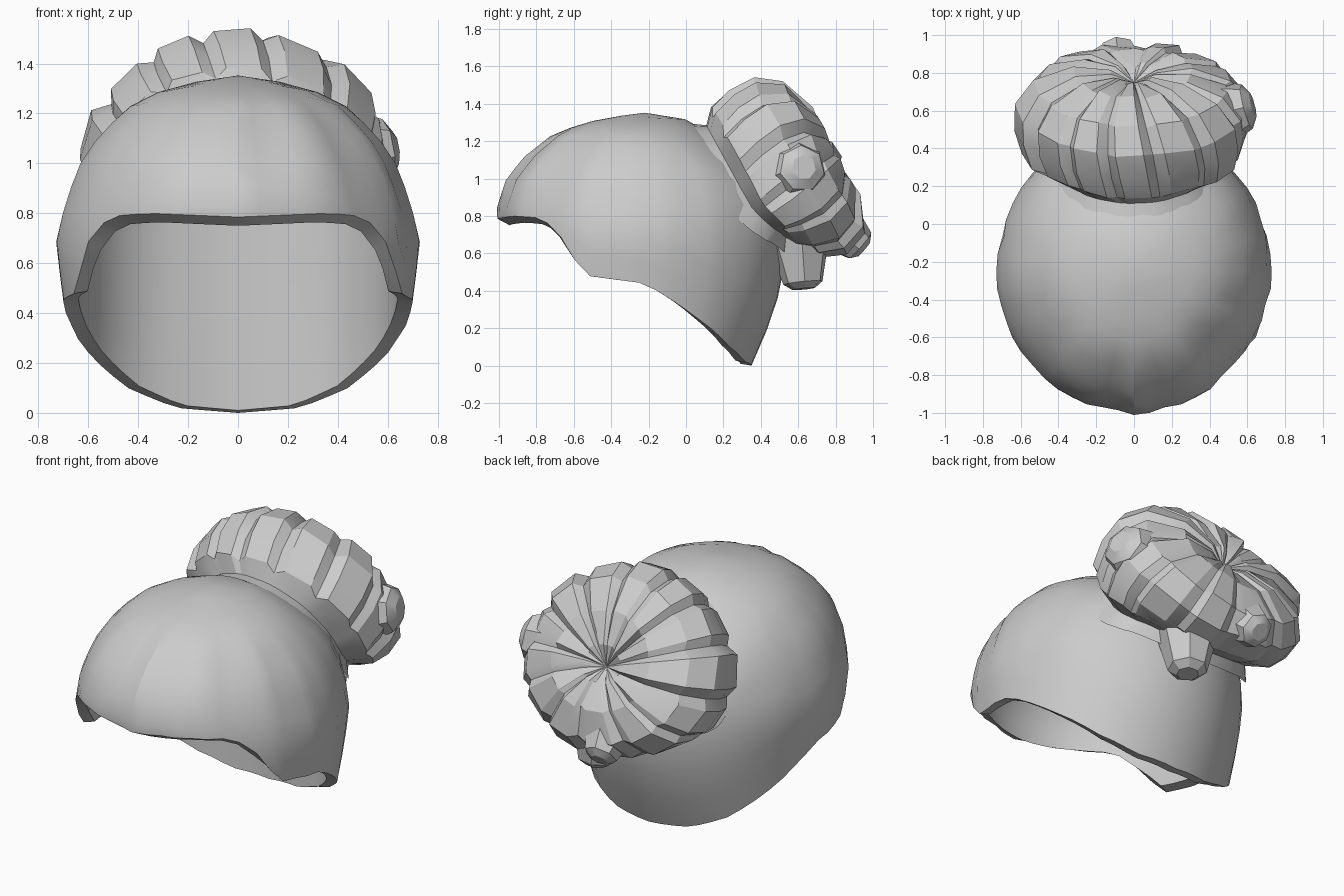
import bpy, bmesh, math, random
from mathutils import Vector, Matrix

if "Cube" in bpy.data.objects:
    bpy.data.objects.remove(bpy.data.objects["Cube"])

random.seed(4)


def lerp_table(table, x):
    """Linear interpolation of rows (key, a, b, ...) with rising keys."""
    for p, q in zip(table, table[1:]):
        if x <= q[0]:
            f = max(0, (x - p[0]) / (q[0] - p[0]))
            return [a + (b - a) * f for a, b in zip(p[1:], q[1:])]
    return list(table[-1][1:])


def add_object(name, bm, angle):
    me = bpy.data.meshes.new(name)
    bm.to_mesh(me)
    bm.free()
    ob = bpy.data.objects.new(name, me)
    bpy.context.collection.objects.link(ob)
    bpy.ops.object.select_all(action='DESELECT')
    bpy.context.view_layer.objects.active = ob
    ob.select_set(True)
    bpy.ops.object.shade_smooth_by_angle(angle=math.radians(angle))
    return ob


def loft(bm, rings, first=None, last=None):
    """Skin closed rings of points, with optional end points."""
    rows = [[bm.verts.new(p) for p in r] for r in rings]
    n = len(rows[0])
    for up, lo in zip(rows, rows[1:]):
        for j in range(n):
            k = (j + 1) % n
            bm.faces.new((up[j], lo[j], lo[k], up[k]))
    for tip, row, flip in ((first, rows[0], False), (last, rows[-1], True)):
        if tip is not None:
            v = bm.verts.new(tip)
            for j in range(n):
                k = (j + 1) % n
                bm.faces.new((v, row[k], row[j]) if flip else (v, row[j], row[k]))


# Hair cap: height -> front, back and side reach measured from y = -0.25
LEVELS = [(0.0, .70, .60, .63), (.10, .72, .65, .66), (.24, .73, .70, .68),
          (.45, .74, .77, .70), (.68, .75, .78, .73), (.85, .755, .75, .69),
          (1.0, .70, .68, .63), (1.12, .60, .55, .55), (1.24, .45, .38, .42),
          (1.29, .32, .30, .31), (1.32, .20, .24, .22), (1.35, 0, 0, 0)]
# Rim height by angle from the forehead round to the nape
RIM = [(0, .76), (30, .775), (43, .765), (50, .73), (58, .63), (68, .48),
       (92, .44), (118, .24), (138, .10), (157, .02), (180, 0)]
COLS, ROWS = 52, 11
strand = [random.choice((-.025, .012, 0, 0)) for _ in range(COLS)]
THICK = .06


def cap_reach(z, th):
    """Horizontal reach of the cap at a height and angle."""
    front, back, side = lerp_table(LEVELS, z)
    c = math.cos(th)
    return side * math.sin(th), -c * (front if c > 0 else back)


outer, inner = [], []
for i in range(1, ROWS + 1):
    t = i / ROWS
    out_ring, in_ring = [], []
    for j in range(COLS):
        deg = 360 * j / COLS
        th = math.radians(deg)
        rim = lerp_table(RIM, min(deg, 360 - deg))[0]
        z = 1.35 - (1.35 - rim) * t ** 1.55
        x, y = cap_reach(z, th)
        facing = max(0, .5 + .6 * math.cos(th))
        s = 1 + (strand[j] * facing * math.sin(math.pi * min(t, .85)) * 1.4 if t > .3 else 0)
        out_ring.append((x * s, -.25 + y * s, z + (.025 if i == ROWS and z > .6 else 0)))
        # the lining rises straight up from the rim, then follows the dome
        zi = min(z, 1.29) if i < ROWS else z - (.01 if z > .6 else -.01)
        d, rim_d = math.hypot(x, y), math.hypot(*cap_reach(rim, th))
        f = max(.01, min(d, rim_d) - THICK) / d
        in_ring.append((x * f, -.25 + y * f, zi - .04 * (1 - t)))
    outer.append(out_ring)
    inner.append(in_ring)
bm = bmesh.new()
loft(bm, outer + inner[::-1], first=(0, -.22, 1.352), last=(0, -.25, 1.26))
add_object("hair_cap", bm, 27)

# Bun: lobed cushion round an axis tilted up and back
C = Vector((0, .52, .95))
U, V, W = Vector((1, 0, 0)), Vector((0, -.48, .88)), Vector((0, .88, .48))
PROFILE = [(.98, -.30), (.86, -.20), (.97, -.13), (1.03, 0),
           (1.02, .13), (.86, .26), (.52, .33), (.2, .315)]
LOBES = [0, 24, 52, 80, 104, 126, 152, 182, 212, 240, 275, 300, 332, 360]
spokes = []
for a, b in zip(LOBES, LOBES[1:]):
    size = random.uniform(-.03, .03)
    for f, bump in ((0, -.045), (.22, .02 + size), (.8, .02 + size)):
        spokes.append((math.radians(a + (b - a) * f), bump))
rings = []
for i, (r, h) in enumerate(PROFILE):
    ring = []
    for a, bump in spokes:
        a2 = a + .04 * (i - 4)
        s = math.sin(a2)
        rr = r * (1 + (bump if i > 1 else 0))
        hh = h + (bump * .3 + random.uniform(-.012, .012) if i > 1 else 0)
        if s < 0 and h < 0:
            hh *= 1 + .55 * s          # underside starts further back
        low = .36 + .13 * max(0, min(1, (h + .1) / .3))
        low = .57 + (low - .57) * min(1, -s * 1.6) if s < 0 else .57
        ring.append(C + U * rr * (.51 if i < 2 else .59) * math.cos(a2)
                    + V * rr * low * s + W * hh)
    rings.append(ring)
bm = bmesh.new()
loft(bm, rings, last=C + W * .26)
add_object("hair_bun", bm, 22)


# Loose curls that stick out of the bun: tapered blocky lumps
def curl(name, base, tip, r_base, r_tip):
    base, tip = Vector(base), Vector(tip)
    axis = tip - base
    bm = bmesh.new()
    bmesh.ops.create_cone(
        bm, cap_ends=True, segments=7, radius1=r_base, radius2=r_tip, depth=axis.length,
        matrix=Matrix.Translation((base + tip) / 2)
        @ axis.to_track_quat('Z', 'Y').to_matrix().to_4x4())
    rim = [e for e in bm.edges if all((v.co - tip).length < r_tip * 1.1 for v in e.verts)]
    bmesh.ops.bevel(bm, geom=rim, offset=r_tip * .35, segments=1, affect='EDGES')
    add_object(name, bm, 30)


curl("curl_back", (-.06, .70, .84), (-.09, .95, .62), .20, .085)
curl("curl_low", (.13, .60, .72), (.15, .63, .41), .18, .10)
curl("curl_right", (.36, .56, 1.02), (.63, .63, 1.06), .22, .11)
